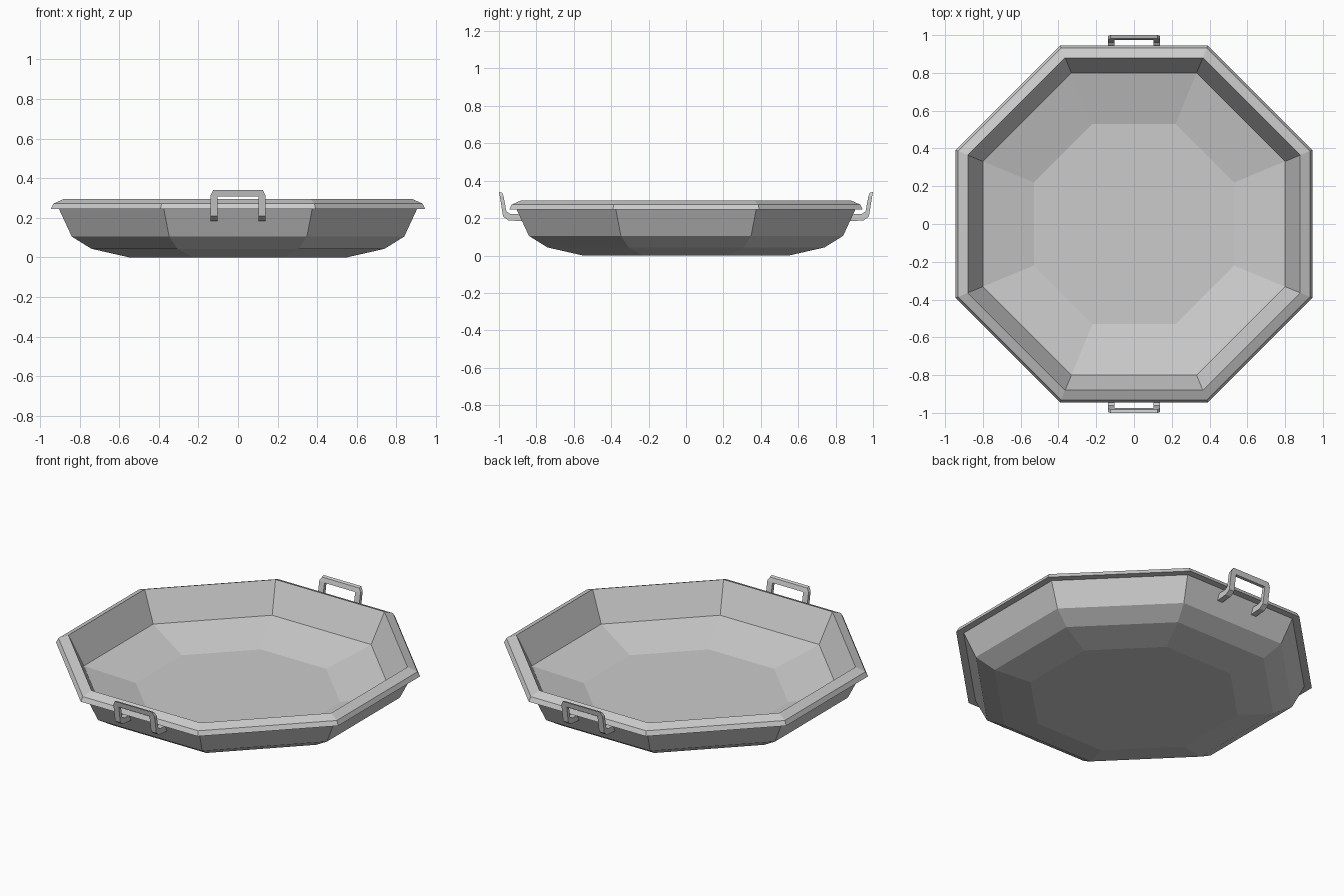
import bpy, bmesh, math

if "Cube" in bpy.data.objects:
    bpy.data.objects.remove(bpy.data.objects["Cube"])


def add_object(name, bm):
    bmesh.ops.remove_doubles(bm, verts=bm.verts, dist=1e-5)
    bmesh.ops.recalc_face_normals(bm, faces=bm.faces)
    mesh = bpy.data.meshes.new(name)
    bm.to_mesh(mesh)
    bm.free()
    obj = bpy.data.objects.new(name, mesh)
    bpy.context.collection.objects.link(obj)
    return obj


def loft(name, rings):
    """Skin closed rings of equal length and cap both ends."""
    bm = bmesh.new()
    loops = [[bm.verts.new(p) for p in ring] for ring in rings]
    for a, b in zip(loops, loops[1:]):
        n = len(a)
        for i in range(n):
            j = (i + 1) % n
            quad = [a[i], a[j], b[j], b[i]]
            bm.faces.new(quad)
    bm.faces.new(loops[0])
    bm.faces.new(loops[-1])
    return add_object(name, bm)


def octagon(apothem, z):
    r = apothem / math.cos(math.pi / 8)
    angles = [math.pi / 8 + k * math.pi / 4 for k in range(8)]
    return [(r * math.cos(a), r * math.sin(a), z) for a in angles]


# Octagonal pan: outside from base to rim, then inside down to the floor
pan_profile = [(0.55, 0.0), (0.74, 0.043), (0.84, 0.105), (0.905, 0.245),
               (0.945, 0.245), (0.932, 0.272), (0.88, 0.295),
               (0.80, 0.118), (0.53, 0.044)]
loft("pan", [octagon(a, z) for a, z in pan_profile])


# Handle section: outer side and inner side, each x, front (y, z), back (y, z)
def section(xo, fo, bo, xi, fi, bi):
    return [(xo, *fo), (xi, *fi), (xi, *bi), (xo, *bo)]


def leg(f, b):
    return section(0.138, f, b, 0.103, f, b)


inner_top = (0.103, (-0.994, 0.308), (-0.974, 0.308))
half = [leg((-0.875, 0.183), (-0.875, 0.222)),
        leg((-0.950, 0.188), (-0.940, 0.222)),
        leg((-0.978, 0.208), (-0.960, 0.235)),
        section(0.138, (-0.995, 0.315), (-0.975, 0.315), *inner_top),
        section(0.125, (-1.0, 0.34), (-0.982, 0.335), *inner_top)]
mirrored = [[(-x, y, z) for x, y, z in ring] for ring in reversed(half)]

# Front handle, and the same handle turned round for the back
for name, s in (("front_handle", 1), ("back_handle", -1)):
    loft(name, [[(s * x, s * y, z) for x, y, z in ring] for ring in half + mirrored])
